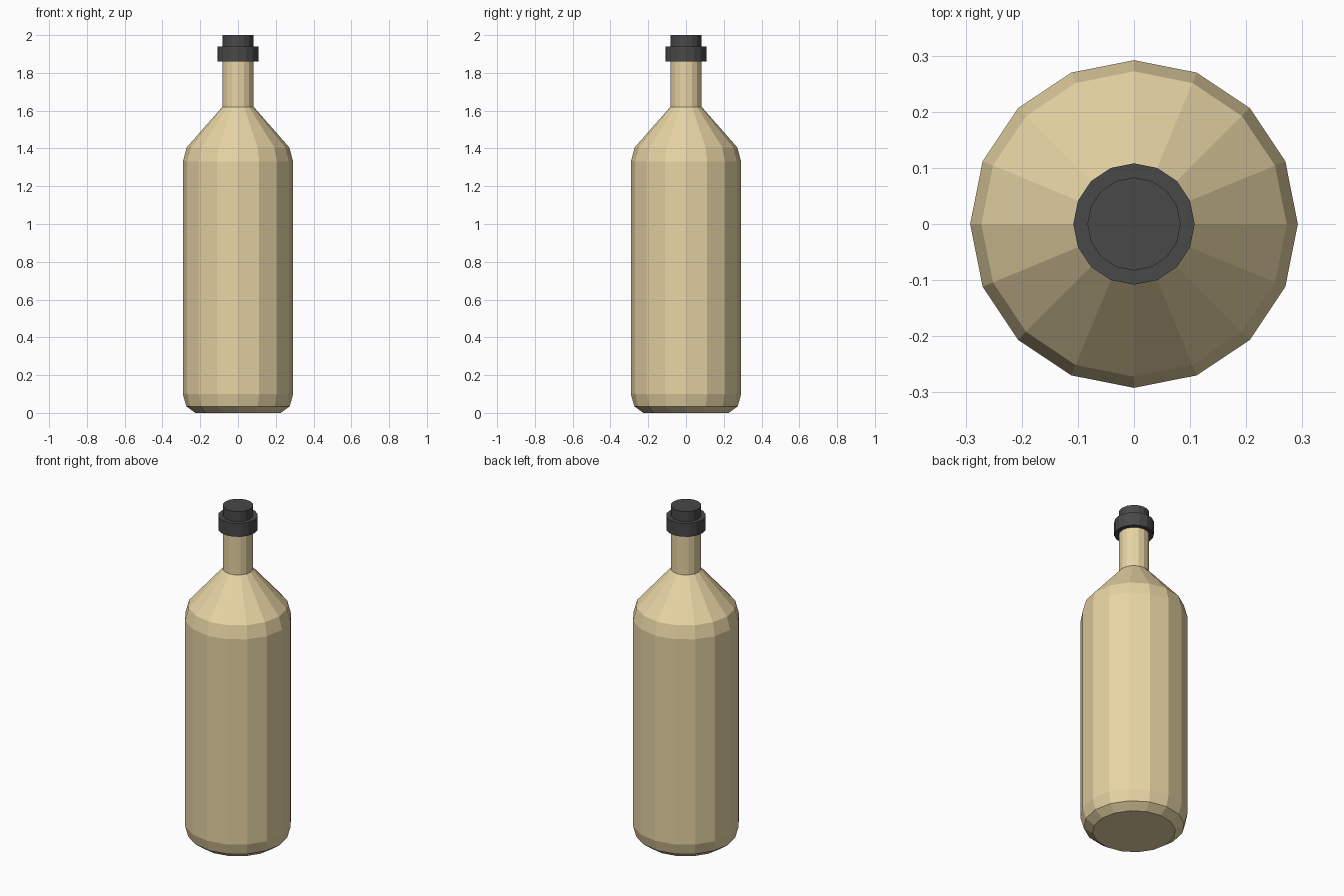
import bpy, bmesh
from math import cos, sin, tau

if "Cube" in bpy.data.objects:
    bpy.data.objects.remove(bpy.data.objects["Cube"])

SIDES = 16

def material(name, color):
    m = bpy.data.materials.new(name)
    m.diffuse_color = (*color, 1)
    m.use_nodes = True
    m.node_tree.nodes["Principled BSDF"].inputs["Base Color"].default_value = m.diffuse_color
    return m

def lathe(name, profile, mat):
    """Revolve (radius, z) points around z, closing both ends with flat caps."""
    bm = bmesh.new()
    rings = [[bm.verts.new((r * cos(tau * i / SIDES), r * sin(tau * i / SIDES), z))
              for i in range(SIDES)] for r, z in profile]
    for low, high in zip(rings, rings[1:]):
        for i in range(SIDES):
            j = (i + 1) % SIDES
            bm.faces.new((low[i], low[j], high[j], high[i]))
    bm.faces.new(rings[0][::-1])
    bm.faces.new(rings[-1])
    mesh = bpy.data.meshes.new(name)
    bm.to_mesh(mesh)
    bm.free()
    mesh.materials.append(mat)
    obj = bpy.data.objects.new(name, mesh)
    bpy.context.collection.objects.link(obj)
    return obj

glass = material("tan_glass", (0.80, 0.66, 0.37))
dark = material("dark_cap", (0.065, 0.065, 0.065))

# Bottle: chamfered base, straight body, sloped shoulder and neck
lathe("bottle_body", [(0.226, 0), (0.274, 0.035), (0.292, 0.10), (0.292, 1.33),
                      (0.272, 1.405), (0.083, 1.62), (0.083, 1.86)], glass)

# Cap: wide collar with a narrower plug on top
lathe("cap", [(0.083, 1.86), (0.108, 1.86), (0.108, 1.94),
              (0.083, 1.94), (0.083, 2.0)], dark)
